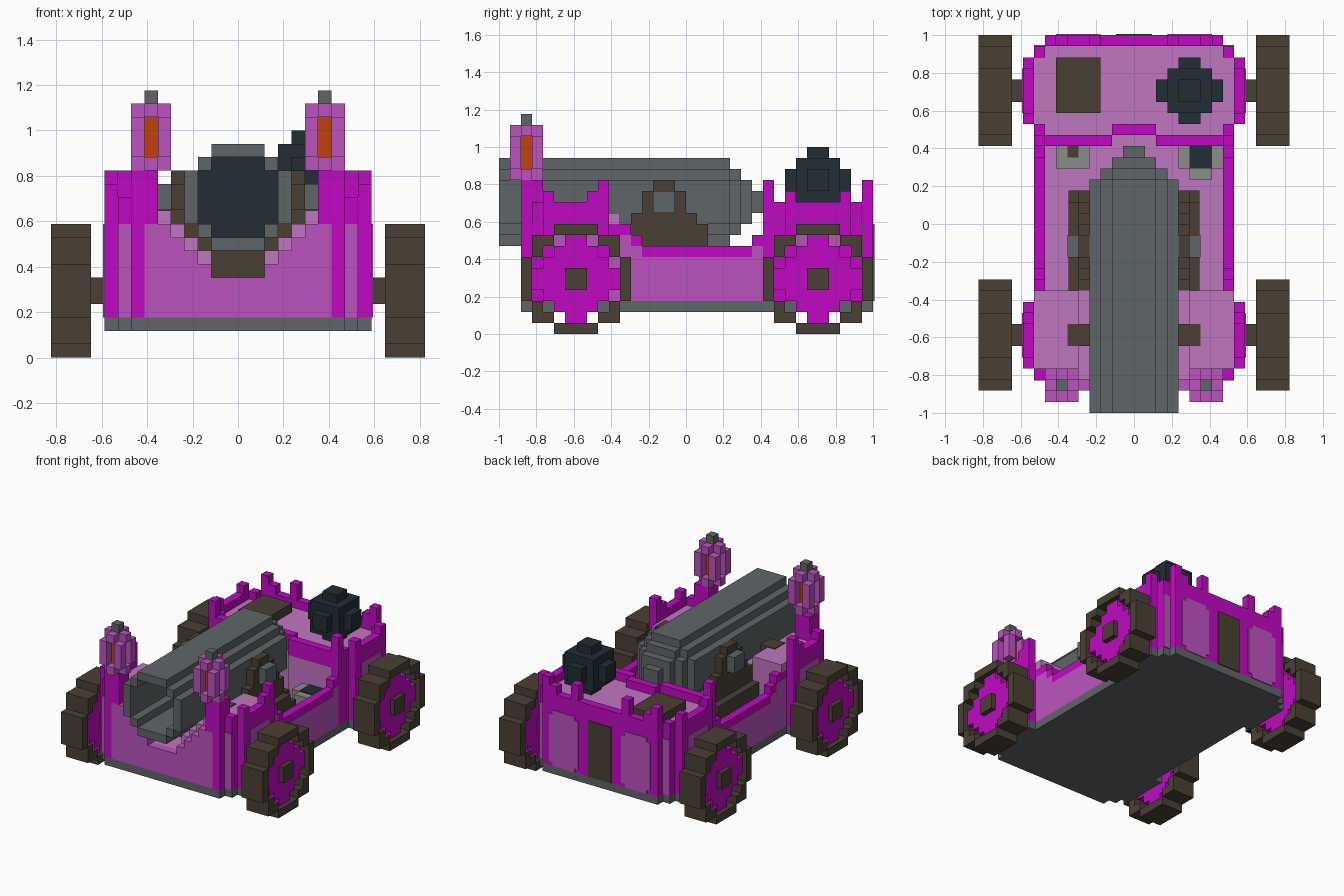
import bpy, bmesh

cube = bpy.data.objects.get("Cube")
if cube:
    bpy.data.objects.remove(cube, do_unlink=True)

U = 1 / 17  # one block


def srgb(h):
    c = [int(h[i:i + 2], 16) / 255 for i in (0, 2, 4)]
    return tuple(v / 12.92 if v <= 0.04045 else ((v + 0.055) / 1.055) ** 2.4 for v in c) + (1.0,)


def material(name, h):
    m = bpy.data.materials.new(name)
    m.use_nodes = True
    m.diffuse_color = srgb(h)
    bsdf = m.node_tree.nodes["Principled BSDF"]
    bsdf.inputs["Base Color"].default_value = srgb(h)
    bsdf.inputs["Roughness"].default_value = 0.9
    return m


MAGENTA = material("magenta", "C00AC2")
PINK = material("pink", "BC54BF")
PALE = material("pale pink", "C076C1")
GREY = material("iron grey", "5F6568")
BROWN = material("dark brown", "4A4034")
DARK = material("blue black", "222D36")
ORANGE = material("orange", "C0420E")
STONE = material("light grey", "8C8C89")


def blocks(name, mat, boxes):
    """One object from boxes (x0, x1, y0, y1, z0, z1) in block units."""
    bm = bmesh.new()
    for x0, x1, y0, y1, z0, z1 in boxes:
        cube = bmesh.ops.create_cube(bm, size=1)
        for v in cube["verts"]:
            v.co = ((x0 + (v.co.x + .5) * (x1 - x0)) * U,
                    (y0 + (v.co.y + .5) * (y1 - y0)) * U,
                    (z0 + (v.co.z + .5) * (z1 - z0)) * U)
    me = bpy.data.meshes.new(name)
    bm.to_mesh(me)
    bm.free()
    me.materials.append(mat)
    ob = bpy.data.objects.new(name, me)
    bpy.context.collection.objects.link(ob)
    return ob


def both(boxes):
    """The boxes and their mirror images across x = 0."""
    return boxes + [(-b[1], -b[0]) + tuple(b[2:]) for b in boxes]


# Underside plate and inner floor
blocks("base_plate", GREY, [(-w, w, a, b, 2, 3) for w, a, b in
       ((10, -13, -7), (9, -14, 16), (8, -15, 17), (10, 9, 15))])
blocks("floor", PALE, [(-8, 8, -6, 9, 3, 4)])

# Front platform with a trough for the barrel
trough = [(0, 2, 6), (2, 3, 7), (3, 4, 8), (4, 5, 9), (5, 7, 10)]
blocks("front_wall", PINK, both([(a, b, -15, -14, 3, h) for a, b, h in trough]))
blocks("front_deck", PALE, both(
    [(a, b, -14, -6, 3, h + (a > 0)) for a, b, h in trough]
    + [(7, 8, -14, -6, 3, 11), (8, 9, -13, -6, 10, 11)]))
blocks("front_posts", MAGENTA, both([(7, 8, -15, -14, 3, 14), (6, 7, -15, -14, 10, 14),
                                     (6, 8, -14, -13, 11, 14), (8, 9, -14, -13, 3, 12)]))
side_tops = [(-13, -12, 13), (-12, -9, 12), (-9, -8, 13), (-8, -7, 14)]
blocks("front_side_walls", MAGENTA, both([(9, 10, a, b, 3, h) for a, b, h in side_tops]))
blocks("front_panels", PINK, both([(8, 9, -14.1, -14, 3, 10), (10, 10.1, -12, -8, 3, 10)]))

# Low side walls with a raised trim
steps = [(-7, -5, 10), (-5, -4, 9), (-4, 6, 8), (6, 7, 9)]
blocks("side_walls", PINK, both([(8, 9, a, b, 3, h - 1) for a, b, h in steps]))
blocks("side_wall_trim", MAGENTA, both([(8, 9, a, b, h - 1, h) for a, b, h in steps]))

# Rear platform, battlements, panels and door
blocks("rear_deck", PALE, [(-9, 9, 9, 15, 3, 11), (-8, 8, 15, 16, 3, 11)]
       + both([(2, 8, 8, 9, 3, 11), (2, 8, 7, 8, 3, 10)]))
blocks("rear_battlements", MAGENTA, [(-8, 8, 16, 17, 3, 12), (-2, 2, 8, 9, 10, 12)] + both([
    (9, 10, 9, 15, 3, 12), (9, 10, 9, 10, 12, 13), (9, 10, 14, 15, 12, 13),
    (8, 9, 7, 9, 3, 12), (8, 9, 7, 8, 12, 14), (8, 9, 15, 16, 3, 12),
    (2, 8, 7, 8, 10, 12), (7, 8, 16, 17, 12, 14), (6, 7, 16, 17, 12, 13),
    (3, 4, 16, 17, 12, 14)]))
blocks("rear_panels", PINK, both([
    (3, 7, 17, 17.1, 3.5, 9.5), (3.5, 6.5, 17, 17.1, 3, 10),
    (8, 9, 16, 16.1, 3, 10), (10, 10.1, 10, 14, 3, 10)]))
blocks("rear_door", BROWN, [(-1.6, 1.6, 17, 17.12, 3, 10)])
blocks("hatch", BROWN, [(-7, -3, 10, 15, 11, 12.1)])

# Large ball: three crossed bars around a cube
blocks("ball", DARK, [(5 - a, 5 + a, 12 - b, 12 + b, 14 - c, 14 + c)
                      for a, b, c in ((3, 1, 1), (1, 3, 1), (1, 1, 3), (2, 2, 2))])

# Cannon: hollow stepped barrel, closed breech and knob
barrel = []
for a, b, lo, hi in ((0, 2, 15, 16), (0, 2, 8, 9), (2, 3, 14, 15), (2, 3, 9, 10), (3, 4, 10, 14)):
    barrel.append((a, b, -17, 4, lo, hi))
blocks("barrel", GREY, both(barrel))
blocks("bore_end", DARK, [(-3, 3, -7, -6, 10, 14), (-2, 2, -7, -6, 9, 15)])
blocks("breech", GREY, [(-3, 3, 3, 5, 10, 14), (-2, 2, 3, 5, 9, 15),
                        (-2, 2, 5, 6, 11, 13), (-1, 1, 5, 6, 10, 14), (-2, 2, 5, 6, 10, 14),
                        (-1, 1, 6, 7, 11, 13)])
blocks("trunnions", GREY, both([(4, 6, -3, -1, 11, 13)]))

# Cannon carriage brackets and front cradle
cheeks = [(1, 13, 14), (2, 11, 13), (3, 10, 11), (4, 8, 10), (5, 4, 8)]
blocks("carriage_brackets", BROWN, both(
    [(4, 5, -2 - w, -2 + w, lo, hi) for w, lo, hi in cheeks]
    + [(5, 5.9, -7 + 1, 3, 4, 7), (5, 5.9, -6, 2, 7, 8)]))
blocks("front_cradle", BROWN, [(-2, 2, -11, -9, 6, 8)] + both([
    (2, 3, -11, -9, 7, 9), (3, 4, -11, -9, 8, 10), (4, 6, -11, -9, 9, 11.1)]))

# Ammunition trays
blocks("trays", STONE, [(4, 8, 5, 7, 4, 7), (5, 7, 4, 5, 4, 7), (-7, -4, 5, 7, 4, 7)])
blocks("tray_shot", DARK, [(5, 7, 5, 7, 7, 7.1)])
blocks("tray_tool", BROWN, [(-6, -5, 6, 7, 7, 7.1)])

# Lanterns with recessed lights
for side, cx in (("left", 6.5), ("right", -6.5)):
    cy = -14.5
    frame = []
    for lo, hi in ((14, 15), (18, 19)):
        frame += [(cx - 1.5, cx + 1.5, cy - .5, cy + .5, lo, hi),
                  (cx - .5, cx + .5, cy - 1.5, cy + 1.5, lo, hi)]
    for i in (-1, 1):
        for j in (-1, 1):
            frame.append((cx + i - .5, cx + i + .5, cy + j - .5, cy + j + .5, 15, 18))
    blocks(side + "_lantern", PINK, frame)
    blocks(side + "_lantern_light", ORANGE, [(cx - .5, cx + .5, cy - .5, cy + .5, 15, 18)])
    blocks(side + "_lantern_cap", GREY, [(cx - .5, cx + .5, cy - .5, cy + .5, 19, 20)])

# Wheels: brown tyre ring, cross-shaped magenta spokes, axle through the hub
for end, cy in (("front", -10), ("rear", 12)):
    tyre, spokes = [], []
    for s in (-1, 1):
        for u0, u1, v0, v1 in ((-2, 2, 4, 5), (2, 4, 3, 4), (-4, -2, 3, 4),
                               (3, 4, 2, 3), (-4, -3, 2, 3)):
            za, zb = sorted((5 + s * v0, 5 + s * v1))
            tyre.append((11, 14, cy + u0, cy + u1, za, zb))
        ya, yb = sorted((cy + s * 4, cy + s * 5))
        tyre.append((11, 14, ya, yb, 3, 7))
    for u, v in ((1, 4), (4, 1), (2, 3), (3, 2)):
        spokes.append((11.5, 13.4, cy - u, cy + u, 5 - v, 5 + v))
    blocks(end + "_tyres", BROWN, both(tyre))
    blocks(end + "_spokes", MAGENTA, both(spokes))
    blocks(end + "_axles", BROWN, both([(9.5, 14, cy - 1, cy + 1, 4, 6)]))
